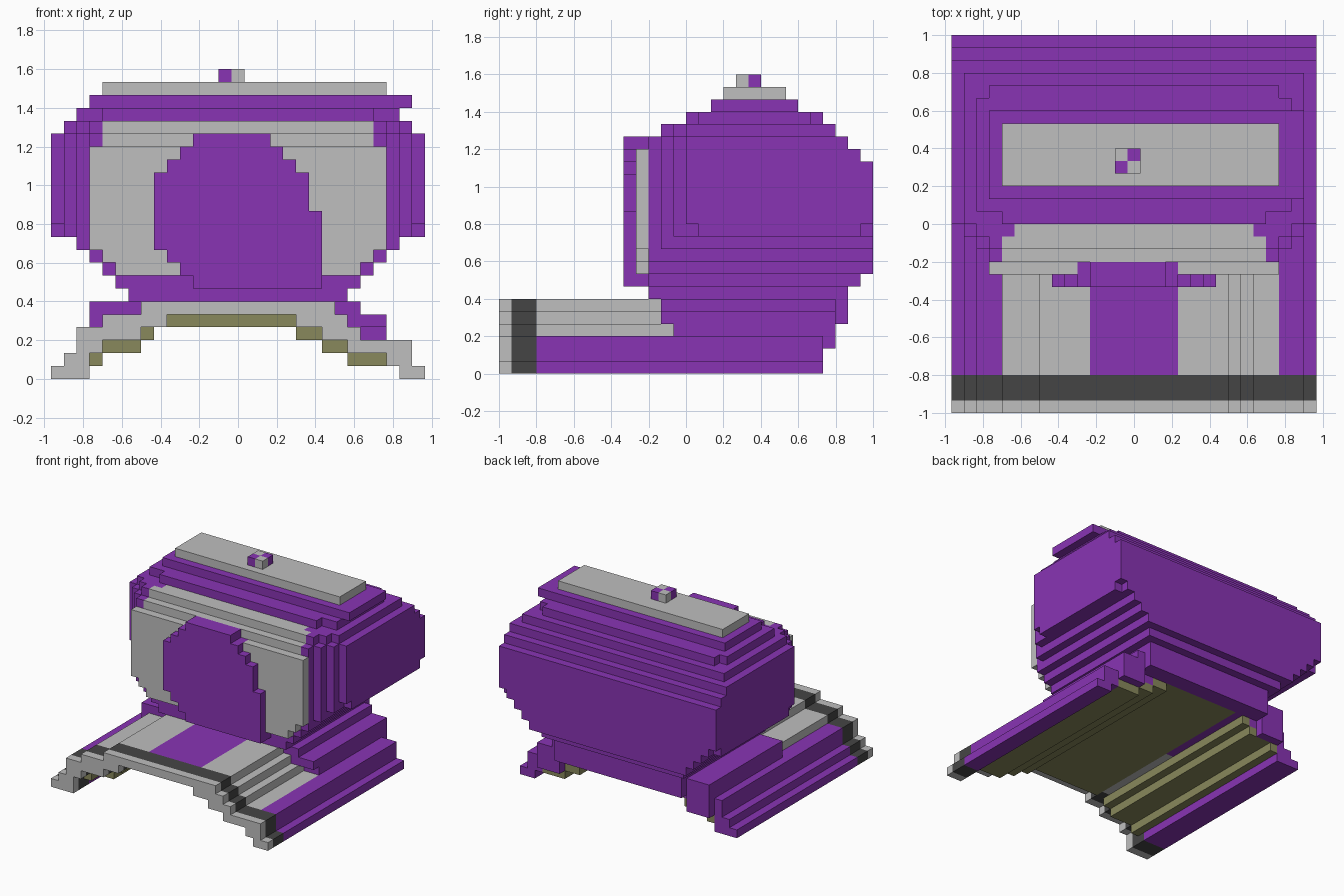
import bpy, bmesh
from mathutils import Vector

old = bpy.data.objects.get("Cube")
if old:
    bpy.data.objects.remove(old, do_unlink=True)

U = 1 / 15                      # block size
ORIGIN = Vector((-14.5 * U, -1.0, 0.0))

COLOURS = {
    "purple": (0.25, 0.034, 0.456, 1),
    "light grey": (0.52, 0.52, 0.52, 1),
    "dark grey": (0.06, 0.06, 0.06, 1),
    "olive": (0.25, 0.25, 0.107, 1),
}
MATS = {}
for name, col in COLOURS.items():
    m = bpy.data.materials.new(name)
    m.use_nodes = True
    m.diffuse_color = col
    bsdf = next(n for n in m.node_tree.nodes if n.type == "BSDF_PRINCIPLED")
    bsdf.inputs["Base Color"].default_value = col
    bsdf.inputs["Roughness"].default_value = 0.8
    MATS[name] = m

cells = {}                      # (i, j, k) -> (part, colour)


def box(part, colour, x, y, z):
    """Fill a block range; later boxes replace earlier ones."""
    for i in range(*x):
        for j in range(*y):
            for k in range(*z):
                cells[i, j, k] = (part, colour)


# --- crown: stacked layers, widest in the middle -----------------------------
def layer(z, back, steps):
    for inset, front in steps:
        box("crown", "purple", (inset, 29 - inset), (front, back), z)


FRONT = [(0, 15), (1, 14), (2, 13), (3, 12)]
layer((5, 6), 28, [(6, 13)])
layer((6, 7), 28, [(6, 12)])
layer((7, 8), 29, [(5, 12)])
layer((8, 9), 30, [(4, 12)])
layer((9, 10), 30, [(3, 12)])
layer((10, 11), 30, FRONT[2:])
layer((11, 12), 29, [(0, 16)])
layer((11, 12), 30, FRONT[1:])
layer((12, 17), 30, FRONT)
layer((17, 18), 29, FRONT)
layer((18, 19), 28, FRONT)
layer((19, 20), 27, [(1, 15), (2, 14), (3, 13)])
layer((20, 21), 25, [(2, 16), (4, 15)])
layer((20, 21), 26, [(3, 16)])
box("crown", "purple", (3, 28), (17, 24), (21, 22))

# --- top cap and chequered button --------------------------------------------
box("top_cap", "light grey", (4, 26), (18, 23), (22, 23))
for i in (13, 14):
    for j in (19, 20):
        colour = "purple" if (i + j) % 2 == 0 else "light grey"
        box("button", colour, (i, i + 1), (j, j + 1), (23, 24))

# --- grey front panel, curving back at its top -------------------------------
for z, inset, y in [((8, 9), 5, (11, 12)), ((9, 10), 4, (11, 12)),
                    ((10, 18), 3, (11, 12)), ((18, 19), 4, (12, 13)),
                    ((19, 20), 4, (13, 14)), ((19, 20), 5, (14, 15))]:
    box("front_panel", "light grey", (inset, 29 - inset), y, z)

# --- raised rounded plate on the panel ---------------------------------------
for z, x in [((7, 8), (11, 21)), ((8, 9), (10, 21)), ((9, 10), (9, 21)),
             ((10, 13), (8, 21)), ((13, 16), (8, 20)), ((16, 17), (9, 19)),
             ((17, 18), (10, 18)), ((18, 19), (11, 17))]:
    box("front_plate", "purple", x, (10, 12), z)

# --- arched brim: (x range, z range) of the shell -----------------------------
ARCH = [((0, 1), (0, 1)), ((1, 2), (0, 2)), ((2, 3), (0, 4)), ((3, 4), (2, 4)),
        ((4, 7), (3, 5)), ((7, 9), (4, 6)), ((9, 19), (5, 6)), ((19, 21), (4, 6)),
        ((21, 22), (3, 6)), ((22, 23), (3, 5)), ((23, 24), (2, 4)),
        ((24, 26), (2, 3)), ((26, 27), (1, 3)), ((27, 28), (0, 3)),
        ((28, 29), (0, 1))]
STRIPES = [(4, "purple"), (11, "light grey"), (18, "purple"),
           (26, "light grey"), (29, "purple")]

for (x0, x1), z in ARCH:
    for i in range(x0, x1):
        stripe = next(c for end, c in STRIPES if i < end)
        col = (i, i + 1)
        box("brim", "light grey", col, (0, 1), z)
        box("brim", "dark grey", col, (1, 3), z)
        box("brim", stripe, col, (3, 14), z)
        box("brim", "purple", col, (14, 26), z)

# shoulders where the brim meets the crown
box("brim_shoulders", "purple", (3, 7), (13, 27), (4, 6))
box("brim_shoulders", "purple", (23, 26), (14, 27), (3, 4))
box("brim_shoulders", "purple", (23, 26), (13, 27), (4, 5))
box("brim_shoulders", "purple", (22, 24), (13, 27), (5, 6))
for x in ((3, 6), (23, 26)):
    box("brim_shoulders", "purple", x, (26, 27), (2, 4))
box("crown", "purple", (6, 23), (26, 28), (4, 5))

# lining under the brim
for x, k in [((3, 4), 1), ((4, 7), 2), ((7, 8), 3), ((9, 19), 4),
             ((19, 21), 3), ((21, 23), 2), ((23, 26), 1)]:
    box("brim_lining", "olive", x, (2, 26), (k, k + 1))

# --- turn the blocks into one clean outer mesh per part ----------------------
SIDES = []
for axis in range(3):
    for sign in (0, 1):
        u, v = (axis + 1) % 3, (axis + 2) % 3
        quad = []
        for a, b in ((0, 0), (1, 0), (1, 1), (0, 1)):
            p = [0, 0, 0]
            p[axis], p[u], p[v] = sign, a, b
            quad.append(tuple(p))
        step = [0, 0, 0]
        step[axis] = 1 if sign else -1
        SIDES.append((step, quad if sign else quad[::-1]))


def build(part):
    bm = bmesh.new()
    verts, slots = {}, []
    for pos, (owner, colour) in cells.items():
        if owner != part:
            continue
        if colour not in slots:
            slots.append(colour)
        for step, quad in SIDES:
            if tuple(a + b for a, b in zip(pos, step)) in cells:
                continue
            corners = []
            for q in quad:
                key = tuple(a + b for a, b in zip(pos, q))
                if key not in verts:
                    verts[key] = bm.verts.new(ORIGIN + Vector(key) * U)
                corners.append(verts[key])
            bm.faces.new(corners).material_index = slots.index(colour)
    bmesh.ops.dissolve_limit(bm, angle_limit=0.01, verts=bm.verts[:],
                             edges=bm.edges[:], delimit={"MATERIAL"})
    mesh = bpy.data.meshes.new(part)
    bm.to_mesh(mesh)
    bm.free()
    for s in slots:
        mesh.materials.append(MATS[s])
    bpy.context.collection.objects.link(bpy.data.objects.new(part, mesh))


for part in sorted({owner for owner, _ in cells.values()}):
    build(part)
